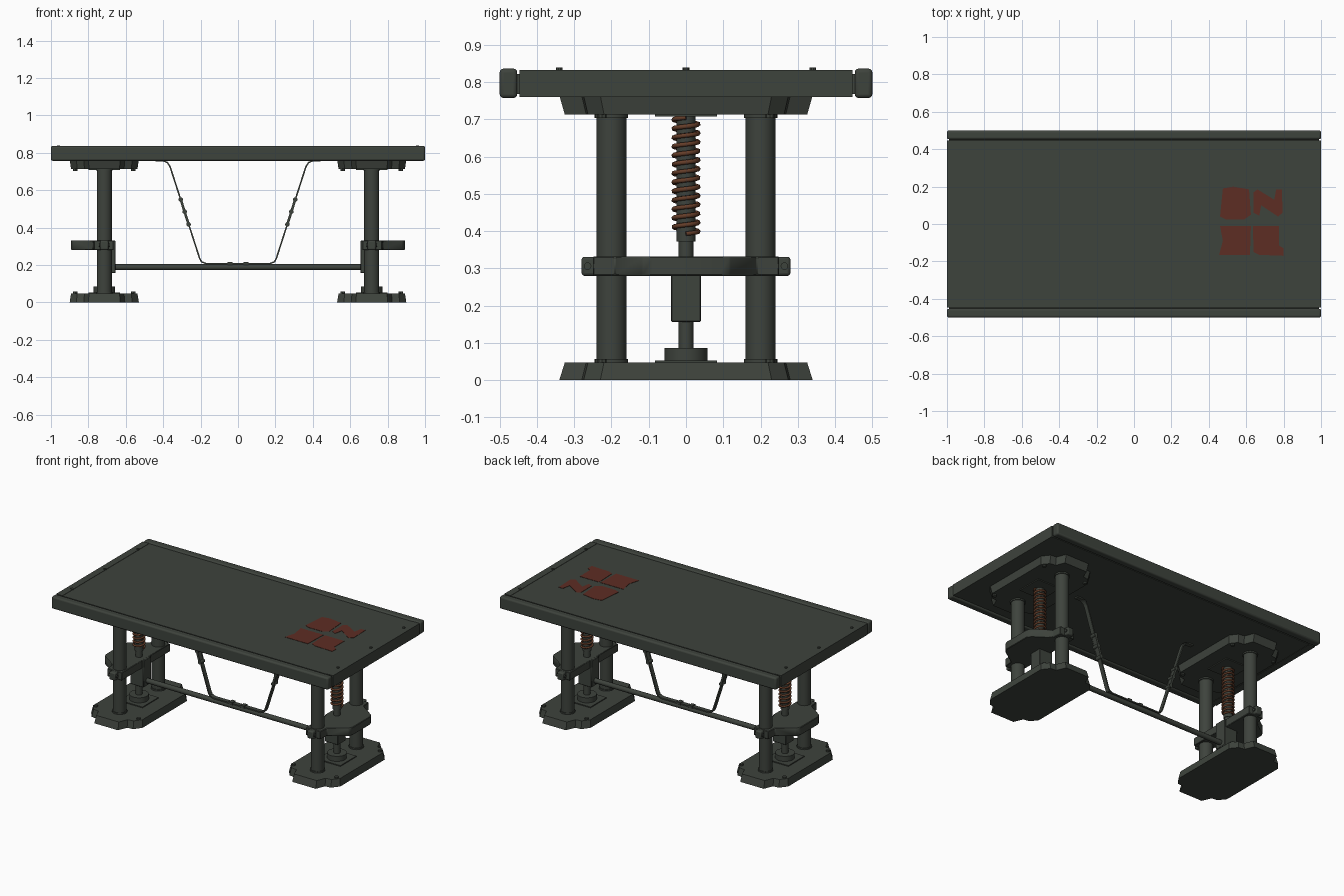
import bpy, bmesh, math
from mathutils import Matrix, Vector

if "Cube" in bpy.data.objects:
    bpy.data.objects.remove(bpy.data.objects["Cube"])


def material(name, rgb):
    m = bpy.data.materials.new(name)
    m.diffuse_color = (*rgb, 1)
    m.use_nodes = True
    m.node_tree.nodes["Principled BSDF"].inputs["Base Color"].default_value = m.diffuse_color
    return m


STEEL = material("dark_green_steel", (0.048, 0.056, 0.046))
RUST = material("rusty_spring", (0.13, 0.047, 0.022))
RED = material("faded_red_paint", (0.11, 0.026, 0.017))


def finish(name, bm, mat=STEEL, bevel=0, segments=1):
    bmesh.ops.recalc_face_normals(bm, faces=bm.faces)
    me = bpy.data.meshes.new(name)
    bm.to_mesh(me)
    bm.free()
    me.materials.append(mat)
    ob = bpy.data.objects.new(name, me)
    bpy.context.collection.objects.link(ob)
    if bevel:
        mod = ob.modifiers.new("edge_bevel", 'BEVEL')
        mod.width, mod.segments, mod.limit_method = bevel, segments, 'ANGLE'
    return ob


def box(name, x, y, z, mat=STEEL, bevel=0, segments=1):
    bm = bmesh.new()
    bmesh.ops.create_cube(bm, size=1)
    for v in bm.verts:
        v.co = [lo + (c + 0.5) * (hi - lo) for c, (lo, hi) in zip(v.co, (x, y, z))]
    return finish(name, bm, mat, bevel, segments)


def cyl(name, centre, r, length, axis='Z', seg=24, mat=STEEL):
    rot = {'Z': Matrix(), 'X': Matrix.Rotation(math.pi / 2, 4, 'Y'),
           'Y': Matrix.Rotation(math.pi / 2, 4, 'X')}[axis]
    bm = bmesh.new()
    bmesh.ops.create_cone(bm, cap_ends=True, segments=seg, radius1=r, radius2=r,
                          depth=length, matrix=Matrix.Translation(centre) @ rot)
    return finish(name, bm, mat)


def loft(name, ring_a, ring_b, mat=STEEL, bevel=0):
    """Solid between two matching outlines."""
    bm = bmesh.new()
    a = [bm.verts.new(p) for p in ring_a]
    b = [bm.verts.new(p) for p in ring_b]
    bm.faces.new(a)
    bm.faces.new(b)
    n = len(a)
    for i in range(n):
        bm.faces.new((a[i], a[(i + 1) % n], b[(i + 1) % n], b[i]))
    return finish(name, bm, mat, bevel)


# Table top: board, side rails, end trims and rivets
box("table_board", (-0.996, 0.996), (-0.447, 0.447), (0.762, 0.831))
box("board_core", (-0.99, 0.99), (-0.46, 0.46), (0.768, 0.822))
for s, side in ((-1, "front"), (1, "back")):
    box(side + "_rail", (-1, 1), sorted((s * 0.453, s * 0.5)), (0.757, 0.836),
        bevel=0.01, segments=3)
for s, side in ((-1, "left"), (1, "right")):
    box(side + "_end_trim", sorted((s * 0.955, s * 1.0)), (-0.447, 0.447), (0.76, 0.833))
    for y in (-0.34, 0, 0.34):
        cyl(side + "_top_rivet", (s * 0.96, y, 0.834), 0.009, 0.010, seg=10)

# Painted red patches on the top
patches = [
    [(0.46, 0.04), (0.475, 0.19), (0.53, 0.2), (0.615, 0.185), (0.625, 0.05), (0.59, 0.025), (0.49, 0.025)],
    [(0.64, 0.06), (0.64, 0.17), (0.66, 0.185), (0.75, 0.13), (0.76, 0.185), (0.79, 0.185),
     (0.795, 0.06), (0.77, 0.04), (0.68, 0.1), (0.67, 0.045)],
    [(0.455, -0.165), (0.475, -0.09), (0.46, -0.01), (0.625, -0.01), (0.62, -0.165)],
    [(0.64, -0.15), (0.635, -0.01), (0.775, -0.01), (0.775, -0.115), (0.80, -0.13), (0.80, -0.17), (0.67, -0.165)],
]
for p in patches:
    loft("red_paint_patch", [(x, y, 0.829) for x, y in p], [(x, y, 0.833) for x, y in p], RED)

# Outline shared by the feet and the upper mounting plates
quarter = [(0.185, 0.23), (0.15, 0.275), (0.11, 0.28), (0.085, 0.34)]
outline = (quarter + [(-x, y) for x, y in reversed(quarter)]
           + [(-x, -y) for x, y in quarter] + [(x, -y) for x, y in reversed(quarter)])


def plate(name, cx, z_wide, z_narrow):
    loft(name, [(cx + x, y, z_wide) for x, y in outline],
         [(cx + x * 0.96, y * 0.957, z_narrow) for x, y in outline])


clamp_half = [(0.178, 0.09), (0.165, 0.118), (0.06, 0.19), (0.055, 0.25), (-0.05, 0.25)]
clamp = clamp_half + [(x, -y) for x, y in reversed(clamp_half)]


def spring(name, cx, z0, z1, r, turns):
    cu = bpy.data.curves.new(name, 'CURVE')
    cu.dimensions, cu.bevel_depth, cu.bevel_resolution = '3D', 0.0065, 1
    cu.use_fill_caps = True
    n = turns * 18
    sp = cu.splines.new('POLY')
    sp.points.add(n)
    for i, p in enumerate(sp.points):
        a = i / 18 * math.tau
        p.co = (cx + r * math.cos(a), r * math.sin(a), z0 + (z1 - z0) * i / n, 1)
    sp.use_smooth = True
    cu.materials.append(RUST)
    bpy.context.collection.objects.link(bpy.data.objects.new(name, cu))


# Two leg assemblies
for s, side in ((-1, "left"), (1, "right")):
    cx = s * 0.715
    plate(side + "_foot", cx, 0.0, 0.047)
    plate(side + "_upper_plate", cx, 0.764, 0.713)
    box(side + "_lower_pad", (cx - 0.083, cx + 0.083), (-0.083, 0.083), (0.04, 0.053))
    box(side + "_upper_pad", (cx - 0.083, cx + 0.083), (-0.083, 0.083), (0.707, 0.72))
    for sy in (-1, 1):
        cyl(side + "_column", (cx, sy * 0.2, 0.38), 0.04, 0.68, seg=32)
        for z in (0.05, 0.71):
            cyl(side + "_column_collar", (cx, sy * 0.2, z), 0.045, 0.012, seg=32)
            for dx in (-0.155, 0.155):
                cyl(side + "_plate_bolt", (cx + dx, sy * 0.225, z), 0.012, 0.014, seg=8)
        # clamp end lug with its bolts
        box(side + "_clamp_lug", (cx - 0.022, cx + 0.022), sorted((sy * 0.24, sy * 0.28)),
            (0.28, 0.331), bevel=0.007, segments=2)
        cyl(side + "_lug_bolt", (cx, sy * 0.264, 0.306), 0.010, 0.056, 'X', 12)
    # clamp bar bulging outward around the central shaft
    loft(side + "_clamp_bar", [(cx + s * x, y, 0.28) for x, y in clamp],
         [(cx + s * x, y, 0.332) for x, y in clamp], bevel=0.003)
    box(side + "_shaft_block", sorted((cx - s * 0.06, cx + s * 0.035)), (-0.04, 0.04),
        (0.156, 0.331), bevel=0.003)
    # central shaft and spring
    cyl(side + "_shaft", (cx, 0, 0.24), 0.02, 0.4)
    cyl(side + "_shaft_base", (cx, 0, 0.066), 0.058, 0.04, seg=32)
    cyl(side + "_shaft_sleeve", (cx, 0, 0.542), 0.026, 0.34)
    spring(side + "_spring", cx, 0.393, 0.705, 0.033, 13)

# Stretcher bar between the legs
cyl("stretcher_bar", (0, 0, 0.188), 0.016, 1.32, 'X', 20)

# Hanging strap: a path thickened in the xz plane and extruded along y
path = [(-0.44, 0.758), (-0.40, 0.757), (-0.378, 0.748), (-0.363, 0.725), (-0.205, 0.235),
        (-0.195, 0.217), (-0.17, 0.207), (-0.01, 0.207)]
path = [Vector(p) for p in path + [(-x, z) for x, z in reversed(path)]]
upper, lower = [], []
for i, p in enumerate(path):
    t = (path[min(i + 1, len(path) - 1)] - path[max(i - 1, 0)]).normalized()
    nrm = Vector((-t.y, t.x)) * 0.004
    upper.append(p + nrm)
    lower.append(p - nrm)
ring = upper + lower[::-1]
loft("hanging_strap", [(p.x, -0.014, p.y) for p in ring], [(p.x, 0.014, p.y) for p in ring])

# Buckle pins, side bars and bottom clips of the strap
for s, side in ((-1, "left"), (1, "right")):
    for x, z in ((0.306, 0.55), (0.285, 0.485), (0.264, 0.417)):
        cyl(side + "_buckle_pin", (s * x, 0, z), 0.012, 0.042, 'Y', 12)
    for y in (-0.017, 0.017):
        ends = [(0.306, 0.55), (0.264, 0.417)]
        bar = [(s * (x + d), z) for (x, z), d in
               ((ends[0], -0.007), (ends[0], 0.007), (ends[1], 0.007), (ends[1], -0.007))]
        loft(side + "_buckle_bar", [(x, y - 0.003, z) for x, z in bar],
             [(x, y + 0.003, z) for x, z in bar])
    box(side + "_strap_clip", sorted((s * 0.03, s * 0.055)), (-0.017, 0.017), (0.2, 0.217))

# Smooth the round parts, keep hard edges
bpy.ops.object.select_all(action='DESELECT')
for ob in bpy.data.objects:
    if ob.type == 'MESH':
        ob.select_set(True)
        bpy.context.view_layer.objects.active = ob
bpy.ops.object.shade_smooth_by_angle(angle=math.radians(35))
